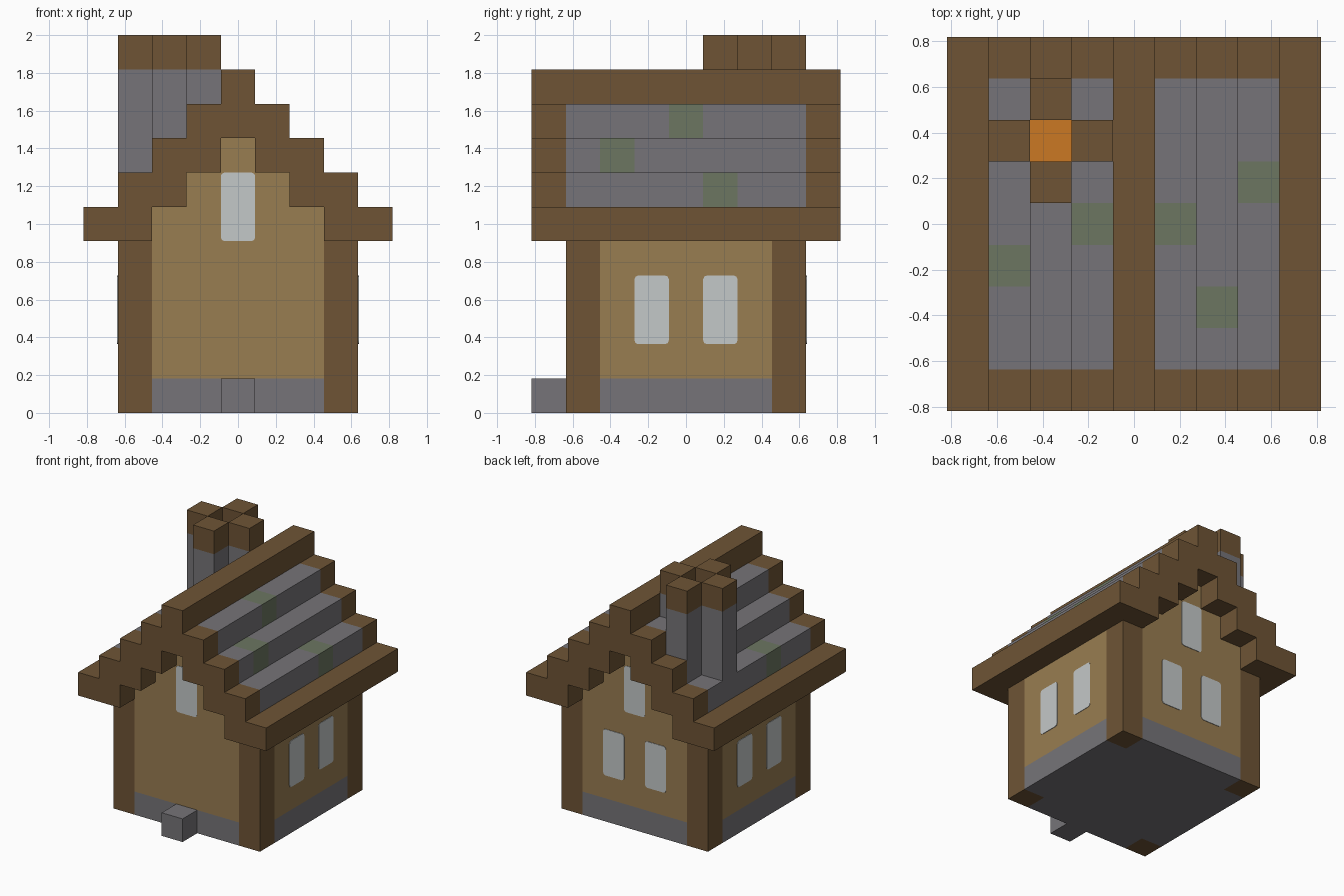
import bpy
import bmesh
import math
from mathutils import Matrix, Vector

U = 2 / 11  # edge of one building block

cube = bpy.data.objects.get("Cube")
if cube:
    bpy.data.objects.remove(cube, do_unlink=True)


def material(name, srgb):
    colour = [((c / 255 + 0.055) / 1.055) ** 2.4 for c in srgb] + [1]
    mat = bpy.data.materials.new(name)
    mat.use_nodes = True
    mat.diffuse_color = colour
    bsdf = next(n for n in mat.node_tree.nodes if n.type == 'BSDF_PRINCIPLED')
    bsdf.inputs["Base Color"].default_value = colour
    return mat


TIMBER = material("timber brown", (110, 84, 53))
STONE = material("stone grey", (118, 116, 120))
PLASTER = material("plaster tan", (153, 125, 81))
GLASS = material("pale glass", (196, 200, 200))
MOSS = material("mossy stone", (108, 118, 97))
EMBER = material("ember orange", (203, 121, 35))


def finish(name, bm, mats):
    mesh = bpy.data.meshes.new(name)
    bm.to_mesh(mesh)
    bm.free()
    for mat in mats:
        mesh.materials.append(mat)
    obj = bpy.data.objects.new(name, mesh)
    bpy.context.collection.objects.link(obj)


def blocks(name, cells):
    """Build the outer skin of a set of blocks {(x, y, z): material}."""
    mats = list(dict.fromkeys(cells.values()))
    bm = bmesh.new()
    for cell, mat in cells.items():
        centre = Vector(cell) + Vector((0, 0, 0.5))
        for axis in range(3):
            for sign in (-1, 1):
                n = Vector((0, 0, 0))
                n[axis] = sign
                if tuple(int(c + d) for c, d in zip(cell, n)) in cells:
                    continue
                a = Vector((n.y, n.z, n.x)) / 2
                b = n.cross(a)
                corners = (a + b, b - a, -a - b, a - b)
                face = bm.faces.new([bm.verts.new((centre + n / 2 + c) * U) for c in corners])
                face.material_index = mats.index(mat)
    bmesh.ops.remove_doubles(bm, verts=bm.verts, dist=0.001)
    bmesh.ops.dissolve_limit(bm, angle_limit=0.01, verts=bm.verts,
                             edges=bm.edges, delimit={'MATERIAL'})
    finish(name, bm, mats)


def window(name, across, bottom, angle):
    """Thin pane with softened corners, two blocks high, turned to one wall."""
    bm = bmesh.new()
    bmesh.ops.create_cube(bm, size=1)
    bmesh.ops.scale(bm, verts=bm.verts, vec=(U, 0.008, 2 * U))
    depth_edges = [e for e in bm.edges
                   if abs(e.verts[0].co.y - e.verts[1].co.y) > 0.005]
    bmesh.ops.bevel(bm, geom=depth_edges, offset=0.02, segments=2,
                    profile=0.5, affect='EDGES')
    bmesh.ops.translate(bm, verts=bm.verts,
                        vec=(across * U, -3.5 * U, (bottom + 1) * U))
    bmesh.ops.rotate(bm, verts=bm.verts, cent=(0, 0, 0),
                     matrix=Matrix.Rotation(math.radians(angle), 3, 'Z'))
    finish(name, bm, [GLASS])


INNER = range(-2, 3)

# Corner posts
for side, sx in (("right", -1), ("left", 1)):
    for end, sy in (("front", -1), ("back", 1)):
        blocks(f"{end}_{side}_post", {(3 * sx, 3 * sy, z): TIMBER for z in range(5)})

# Foundation slab between the posts, and the doorstep
blocks("foundation", {(x, y, 0): STONE for x in range(-3, 4) for y in range(-3, 4)
                      if abs(x) < 3 or abs(y) < 3})
blocks("doorstep", {(0, -4, 0): STONE})

# Gable walls step in towards the ridge, side walls stop at the eaves
for end, sy in (("front", -1), ("back", 1)):
    blocks(f"{end}_gable_wall", {(x, 3 * sy, z): PLASTER for x in INNER
                                 for z in range(1, 8) if abs(x) <= 7 - z})
for side, sx in (("right", -1), ("left", 1)):
    blocks(f"{side}_wall", {(3 * sx, y, z): PLASTER for y in INNER for z in range(1, 5)})

# Stepped roof: timber edges and ridge, stone slopes
roof = {}
for y in range(-4, 5):
    for step in range(4):
        for x in (4 - step, 3 - step):
            for sx in (-1, 1):
                edge = abs(y) == 4 or x == 4
                roof[(x * sx, y, 5 + step)] = TIMBER if edge else STONE
    roof[(0, y, 9)] = TIMBER

# Mossy blocks and the embers at the bottom of the flue
for x, y in ((-3, -1), (-1, 0), (1, 0), (2, -2), (3, 1)):
    roof[(x, y, 9 - abs(x))] = MOSS
roof[(-2, 2, 7)] = EMBER
blocks("stepped_roof", roof)

# Chimney of four stacks around an open flue, each standing on its roof step
chimney = {}
for x, y in ((-3, 2), (-1, 2), (-2, 1), (-2, 3)):
    for z in range(10 - abs(x), 11):
        chimney[(x, y, z)] = TIMBER if z == 10 else STONE
blocks("chimney", chimney)

# Windows
for end, angle in (("front", 0), ("back", 180)):
    window(f"{end}_attic_window", 0, 5, angle)
for wall, angle in (("left", 90), ("back", 180), ("right", 270)):
    for number, across in enumerate((-1, 1), 1):
        window(f"{wall}_window_{number}", across, 2, angle)
